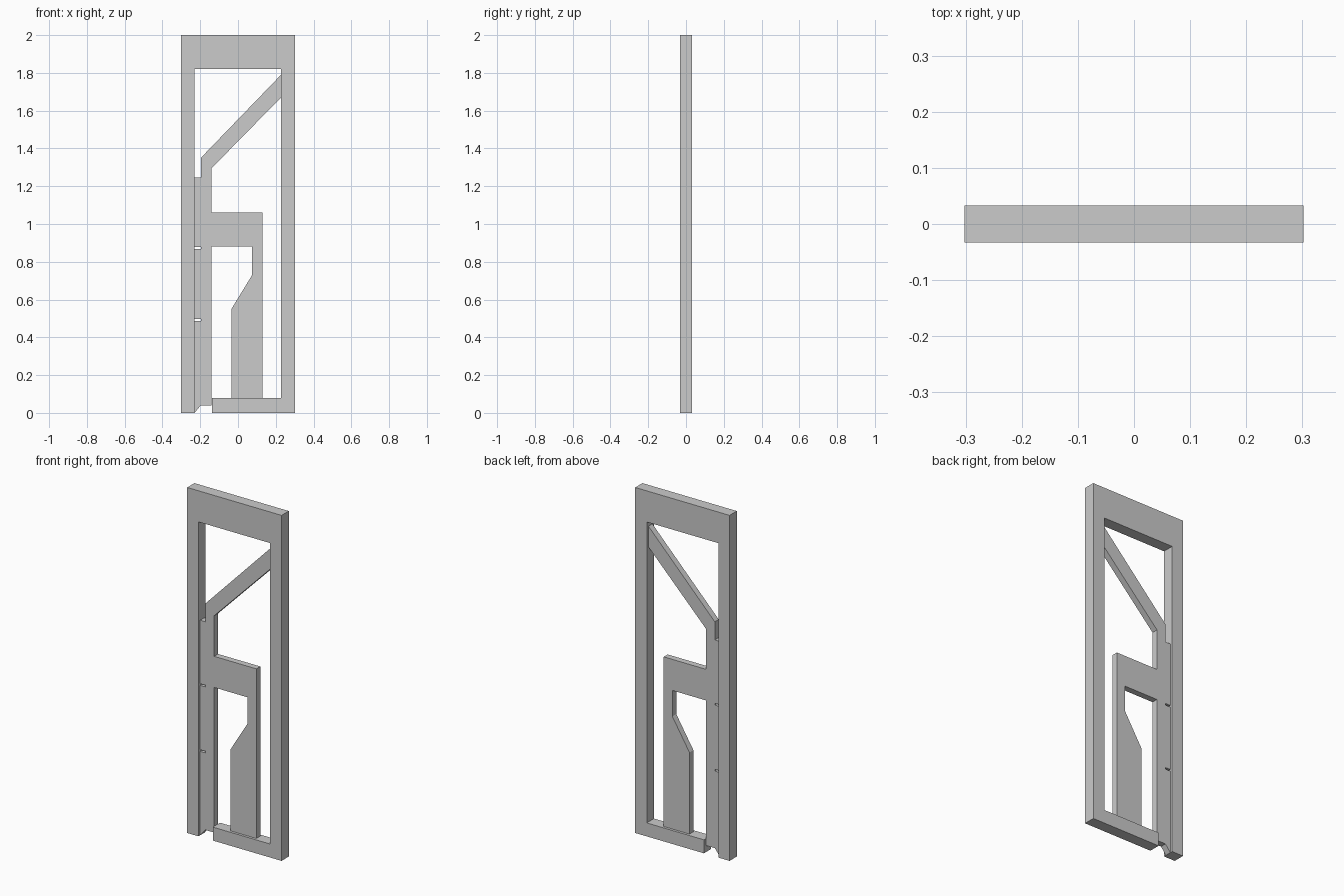
import bpy, bmesh

if "Cube" in bpy.data.objects:
    bpy.data.objects.remove(bpy.data.objects["Cube"])


def slab(name, profile, half_depth):
    """Extrude a front-view (x, z) outline symmetrically about y = 0."""
    bm = bmesh.new()
    face = bm.faces.new([bm.verts.new((x, -half_depth, z)) for x, z in profile])
    ext = bmesh.ops.extrude_face_region(bm, geom=[face], use_keep_orig=True)
    verts = [g for g in ext["geom"] if isinstance(g, bmesh.types.BMVert)]
    bmesh.ops.translate(bm, verts=verts, vec=(0, 2 * half_depth, 0))
    bmesh.ops.recalc_face_normals(bm, faces=bm.faces)
    mesh = bpy.data.meshes.new(name)
    bm.to_mesh(mesh)
    bm.free()
    obj = bpy.data.objects.new(name, mesh)
    bpy.context.collection.objects.link(obj)
    return obj


FRAME_HALF = 0.033
PANEL_HALF = 0.018
LEFT, RIGHT = -0.23, 0.228      # inner faces of the frame stiles
SPINE = -0.197                  # left edge of the spine

# Outer frame: two stiles, deep top rail, short bottom rail
slab("outer_frame", [
    (-0.302, 0), (LEFT, 0), (LEFT, 1.82), (RIGHT, 1.82), (RIGHT, 0.078),
    (-0.138, 0.078), (-0.138, 0), (0.302, 0), (0.302, 2), (-0.302, 2),
], FRAME_HALF)

# Thinner inner panel: spine, cross arm with tapered leg, diagonal brace
slab("inner_panel", [
    (SPINE, 0.04), (-0.14, 0.04), (-0.14, 0.88), (0.075, 0.88),
    (0.075, 0.73), (-0.035, 0.55), (-0.035, 0.078), (0.13, 0.078),
    (0.13, 1.06), (-0.14, 1.06), (-0.14, 1.295), (RIGHT, 1.67),
    (RIGHT, 1.79), (SPINE, 1.35),
], PANEL_HALF)

# Joining strips between stile and spine, separated by narrow slots
for name, z0_left, z0_right, z1 in (
    ("lower_strip", 0.0, 0.04, 0.486),
    ("middle_strip", 0.496, 0.496, 0.868),
    ("upper_strip", 0.878, 0.878, 1.245),
):
    slab(name, [(LEFT, z0_left), (SPINE, z0_right), (SPINE, z1), (LEFT, z1)],
         PANEL_HALF)
